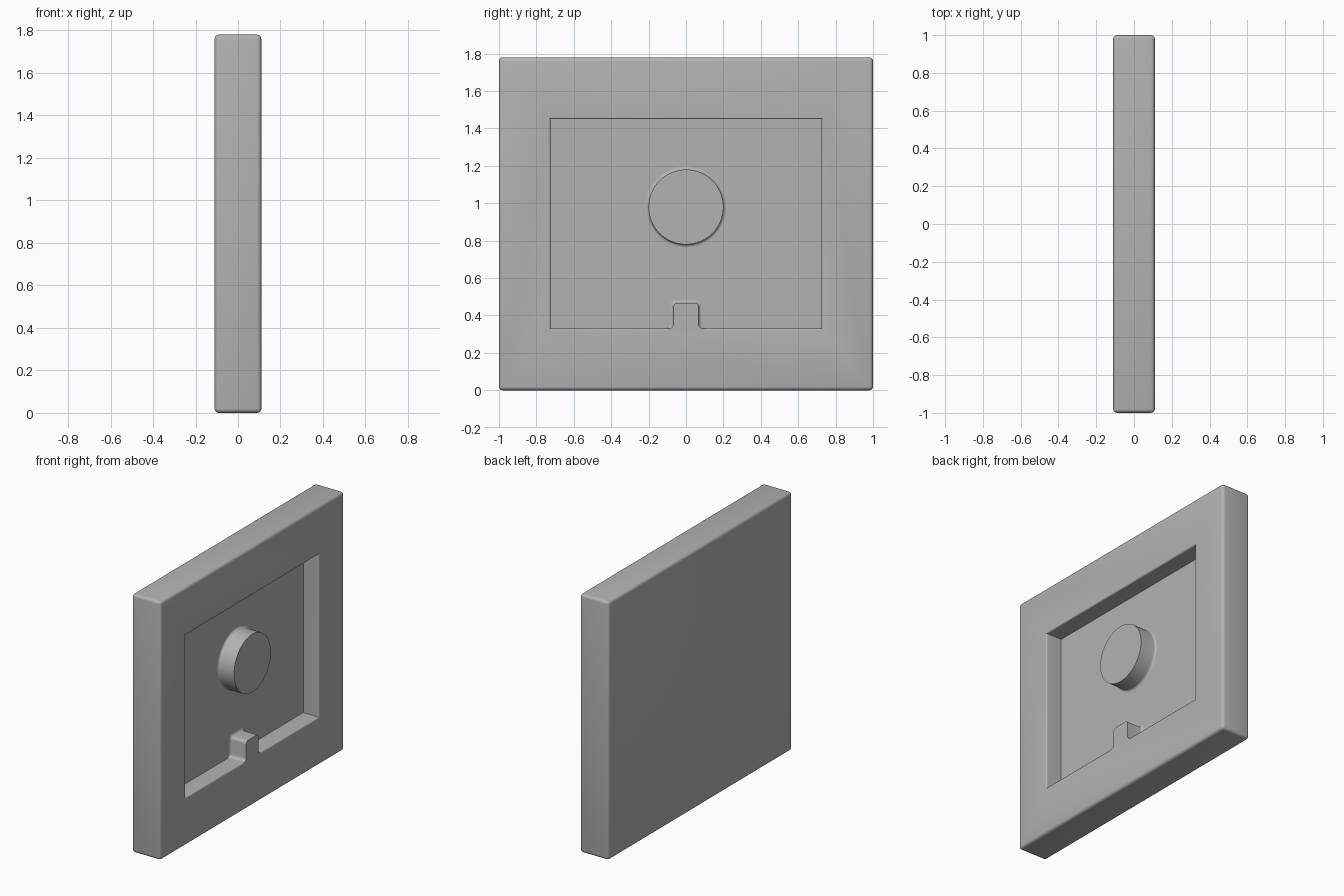
import bpy, bmesh
from math import sin, cos, pi

if "Cube" in bpy.data.objects:
    bpy.data.objects.remove(bpy.data.objects["Cube"])

FRONT, FLOOR, HEIGHT = 0.11, -0.01, 1.78
ROUND, STEPS = 0.016, 5

grey = bpy.data.materials.new("plain grey")
grey.use_nodes = True
grey.diffuse_color = (0.45, 0.45, 0.45, 1)
grey.node_tree.nodes["Principled BSDF"].inputs["Base Color"].default_value = (0.45, 0.45, 0.45, 1)


def make_object(name, bm):
    bmesh.ops.recalc_face_normals(bm, faces=bm.faces)
    mesh = bpy.data.meshes.new(name)
    bm.to_mesh(mesh)
    bm.free()
    obj = bpy.data.objects.new(name, mesh)
    bpy.context.collection.objects.link(obj)
    mesh.materials.append(grey)
    return obj


def loft(name, loops):
    """Skin a list of matching closed loops of points and cap both ends."""
    bm = bmesh.new()
    rings = [[bm.verts.new(p) for p in loop] for loop in loops]
    for a, b in zip(rings, rings[1:]):
        for i in range(len(a)):
            j = (i + 1) % len(a)
            bm.faces.new((a[i], a[j], b[j], b[i]))
    bm.faces.new(rings[0])
    bm.faces.new(rings[-1])
    return make_object(name, bm)


def smooth(obj):
    bpy.ops.object.select_all(action='DESELECT')
    obj.select_set(True)
    bpy.context.view_layer.objects.active = obj
    bpy.ops.object.shade_smooth_by_angle(angle=pi / 5)


def quarter(r):
    """Depth and outward offset along a quarter round."""
    return [(r * sin(a), r * (1 - cos(a))) for a in
            (pi / 2 * i / STEPS for i in range(STEPS + 1))]


# Rounded slab
bm = bmesh.new()
bmesh.ops.create_cube(bm, size=1)
for v in bm.verts:
    v.co = (v.co.x * 2 * FRONT, v.co.y * 2, (v.co.z + 0.5) * HEIGHT)
bmesh.ops.bevel(bm, geom=bm.edges[:], offset=0.02, segments=4, profile=0.5, affect='EDGES')
plate = make_object("plate", bm)


# Recess with a softened rim
def opening(x, grow):
    y, low, high = 0.725 + grow, 0.33 - grow, 1.45 + grow
    return [(x, -y, low), (x, y, low), (x, y, high), (x, -y, high)]


RIM = 0.01
layers = [opening(FLOOR, 0)]
layers += [opening(FRONT - RIM + d, g) for d, g in quarter(RIM)]
layers.append(opening(FRONT + 0.1, RIM))
cutter = loft("recess_cutter", layers)
cutter.hide_render = True
cut = plate.modifiers.new("recess", 'BOOLEAN')
cut.operation, cut.solver, cut.object = 'DIFFERENCE', 'EXACT', cutter
bpy.context.view_layer.objects.active = plate
bpy.ops.object.modifier_apply(modifier=cut.name)
bpy.data.objects.remove(cutter)


# Round boss, filleted where it meets the recess floor
def circle(x, r, n=64):
    return [(x, r * cos(2 * pi * i / n), 0.98 + r * sin(2 * pi * i / n)) for i in range(n)]


base = [(FLOOR + ROUND - d, g) for d, g in reversed(quarter(ROUND))]
boss = loft("round_boss", [circle(x, 0.2 + g) for x, g in base] + [circle(FRONT, 0.2)])


# Key tab, with rounded top corners, flared foot and floor fillet
def tab(x, grow):
    w, top, r = 0.068 + grow, 0.467 + grow, 0.022
    half = [(w + r, 0.33 - RIM), (w + r, 0.33)]
    half += [(w + r - d, 0.33 + g) for d, g in quarter(r)][1:]
    half[-1] = (w, 0.33 + r)
    half += [(w - g, top - r + d) for d, g in quarter(r)]
    return [(x, y, z) for y, z in half] + [(x, -y, z) for y, z in reversed(half)]


key = loft("key_tab", [tab(x, g) for x, g in base] + [tab(FRONT, 0)])

for part in (plate, boss, key):
    smooth(part)
